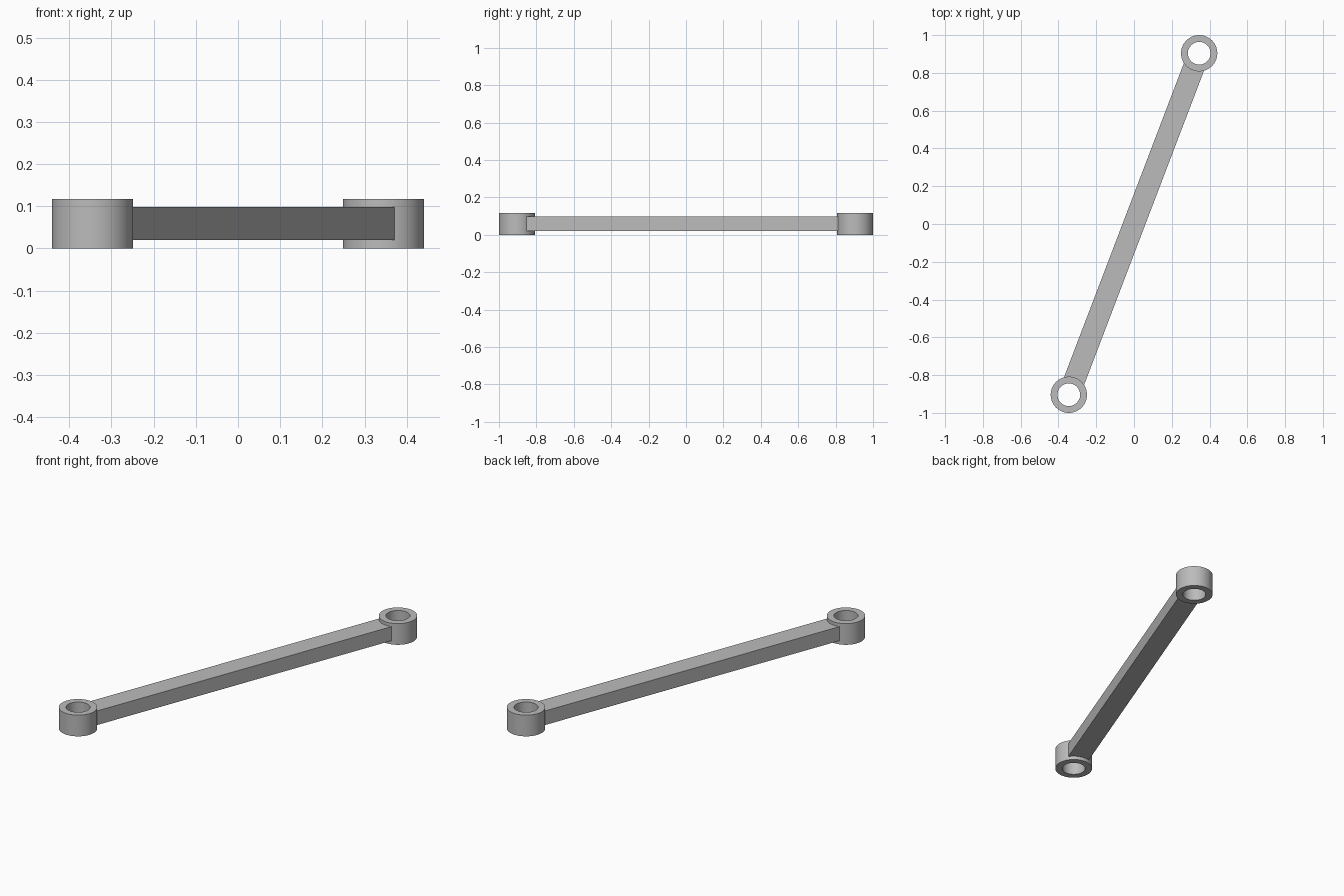
import bpy, bmesh, math
from mathutils import Matrix, Vector

cube = bpy.data.objects.get("Cube")
if cube:
    bpy.data.objects.remove(cube, do_unlink=True)

EYE = Vector((0.345, 0.904, 0))      # centre of the far eye; the near one is opposite
OUTER, INNER, HEIGHT = 0.096, 0.06, 0.117
BAR_WIDTH, BAR_LOW, BAR_HIGH = 0.114, 0.02, 0.098
SEGMENTS = 64

steel = bpy.data.materials.new("grey_steel")
steel.use_nodes = True
grey = (0.5, 0.5, 0.5, 1)
steel.diffuse_color = grey
steel.node_tree.nodes["Principled BSDF"].inputs["Base Color"].default_value = grey


def finish(bm, name):
    bmesh.ops.recalc_face_normals(bm, faces=bm.faces)
    mesh = bpy.data.meshes.new(name)
    bm.to_mesh(mesh)
    bm.free()
    mesh.materials.append(steel)
    obj = bpy.data.objects.new(name, mesh)
    bpy.context.collection.objects.link(obj)
    return obj


def make_eye(name, centre):
    """Spin a rectangular wall section into a ring with an open bore."""
    bm = bmesh.new()
    section = [bm.verts.new((r, 0, z)) for r, z in
               ((INNER, 0), (OUTER, 0), (OUTER, HEIGHT), (INNER, HEIGHT))]
    edges = [bm.edges.new((section[i], section[(i + 1) % 4])) for i in range(4)]
    bmesh.ops.spin(bm, geom=section + edges, axis=(0, 0, 1), cent=(0, 0, 0),
                   angle=math.tau, steps=SEGMENTS, use_merge=True)
    bmesh.ops.remove_doubles(bm, verts=bm.verts, dist=0.0001)
    obj = finish(bm, name)
    obj.location = centre
    bpy.ops.object.select_all(action='DESELECT')
    obj.select_set(True)
    bpy.context.view_layer.objects.active = obj
    bpy.ops.object.shade_smooth_by_angle(angle=math.radians(30))


# Ring-shaped eyes at both ends
make_eye("back_eye", EYE)
make_eye("front_eye", -EYE)

# Straight bar, ending inside the walls of the eyes
bm = bmesh.new()
length = 2 * (EYE.length - 0.07)
bmesh.ops.create_cube(bm, size=1, matrix=Matrix.Diagonal(
    (length, BAR_WIDTH, BAR_HIGH - BAR_LOW, 1)))
bar = finish(bm, "link_bar")
bar.location.z = (BAR_LOW + BAR_HIGH) / 2
bar.rotation_euler.z = math.atan2(EYE.y, EYE.x)
